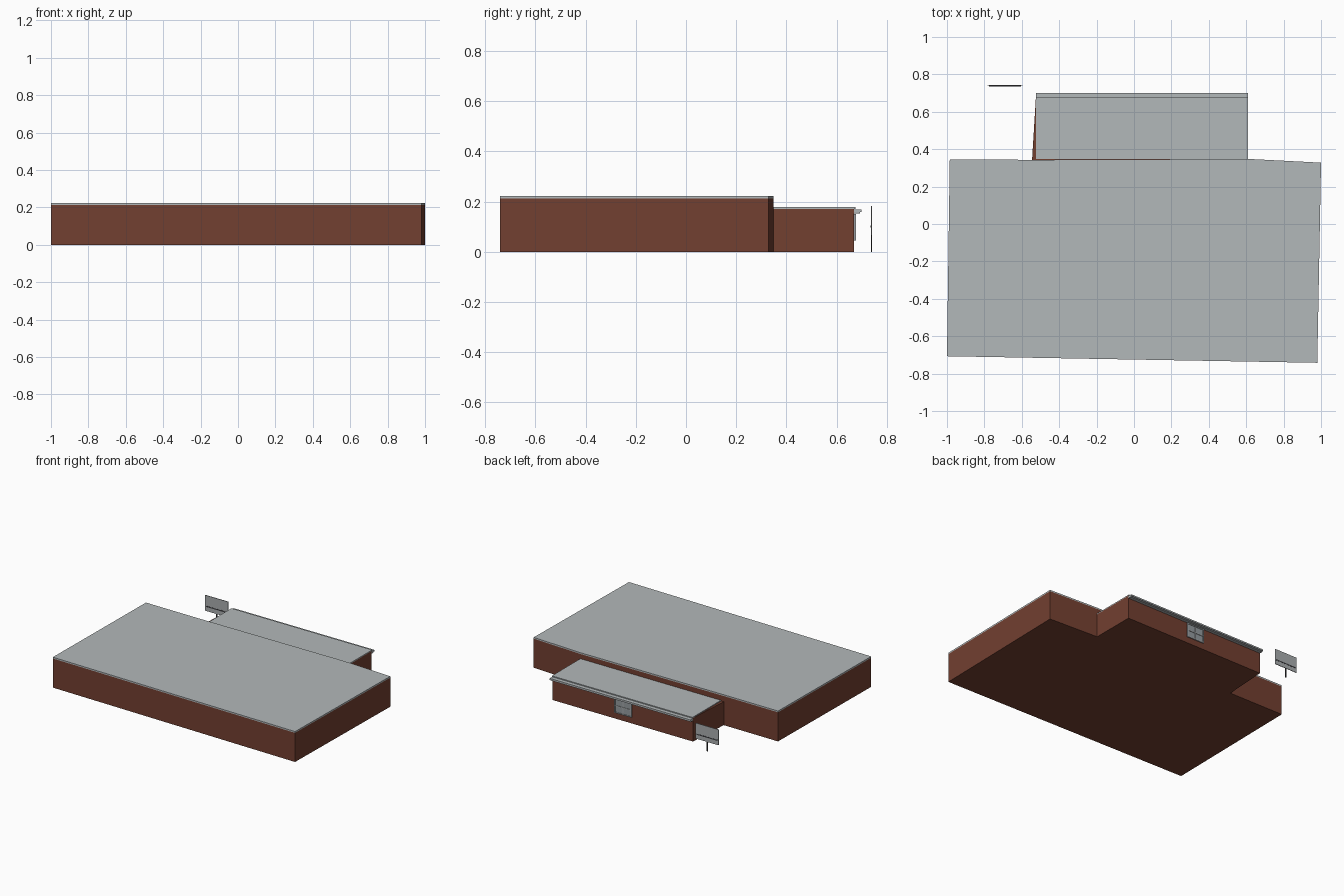
import bpy, bmesh

if "Cube" in bpy.data.objects:
    bpy.data.objects.remove(bpy.data.objects["Cube"])

def mat(name, r, g, b):
    m = bpy.data.materials.new(name)
    m.diffuse_color = (r, g, b, 1)
    m.use_nodes = True
    m.node_tree.nodes["Principled BSDF"].inputs["Base Color"].default_value = m.diffuse_color
    return m

brick = mat("brick_brown", 0.17, 0.05, 0.03)
roof_grey = mat("roof_grey", 0.45, 0.48, 0.49)
panel_grey = mat("panel_grey", 0.40, 0.42, 0.43)
glass_grey = mat("glass_grey", 0.30, 0.33, 0.35)
dark = mat("dark_grey", 0.05, 0.05, 0.055)

def prism(name, pts, z0, z1, m):
    """Extrude a counter-clockwise plan outline from z0 to z1."""
    bm = bmesh.new()
    face = bm.faces.new([bm.verts.new((x, y, z0)) for x, y in pts])
    res = bmesh.ops.extrude_face_region(bm, geom=[face], use_keep_orig=True)
    for v in res["geom"]:
        if isinstance(v, bmesh.types.BMVert):
            v.co.z = z1
    bmesh.ops.recalc_face_normals(bm, faces=bm.faces)
    me = bpy.data.meshes.new(name)
    bm.to_mesh(me)
    bm.free()
    me.materials.append(m)
    ob = bpy.data.objects.new(name, me)
    bpy.context.collection.objects.link(ob)
    return ob

def box(name, x0, x1, y0, y1, z0, z1, m):
    return prism(name, [(x0, y0), (x1, y0), (x1, y1), (x0, y1)], z0, z1, m)

# Main hall: slightly skewed plan with a thin flat roof
hall = [(-1.0, -0.707), (0.98, -0.742), (1.0, 0.328), (0.61, 0.348), (-0.545, 0.343), (-0.985, 0.346)]
prism("hall_walls", hall, 0, 0.212, brick)
prism("hall_roof", hall, 0.212, 0.222, roof_grey)

# Rear entrance wing
prism("wing_walls", [(-0.545, 0.343), (0.61, 0.348), (0.61, 0.67), (-0.525, 0.67)], 0, 0.171, brick)
box("wing_roof", -0.525, 0.61, 0.348, 0.675, 0.171, 0.178, roof_grey)

# Stepped eaves along the wing's rear edge
box("eaves_gutter", -0.525, 0.61, 0.663, 0.70, 0.158, 0.169, roof_grey)
box("eaves_lip", -0.525, 0.61, 0.668, 0.694, 0.152, 0.158, panel_grey)

# Rear window: pane with a 2 x 2 frame
wx0, wx1, wz0, wz1 = -0.035, 0.105, 0.045, 0.15
box("window_glass", wx0, wx1, 0.669, 0.674, wz0, wz1, glass_grey)
t = 0.007
for i in range(3):
    x = wx0 + (wx1 - wx0 - t) * i / 2
    box("window_upright", x, x + t, 0.67, 0.678, wz0, wz1, panel_grey)
    z = wz0 + (wz1 - wz0 - t) * i / 2
    box("window_rail", wx0, wx1, 0.67, 0.6775, z, z + t, panel_grey)

# Free-standing sign board with stripe and post
box("sign_board", -0.782, -0.597, 0.737, 0.741, 0.068, 0.182, panel_grey)
box("sign_stripe", -0.775, -0.604, 0.736, 0.742, 0.098, 0.106, dark)
box("sign_post", -0.693, -0.686, 0.737, 0.741, 0, 0.068, dark)
